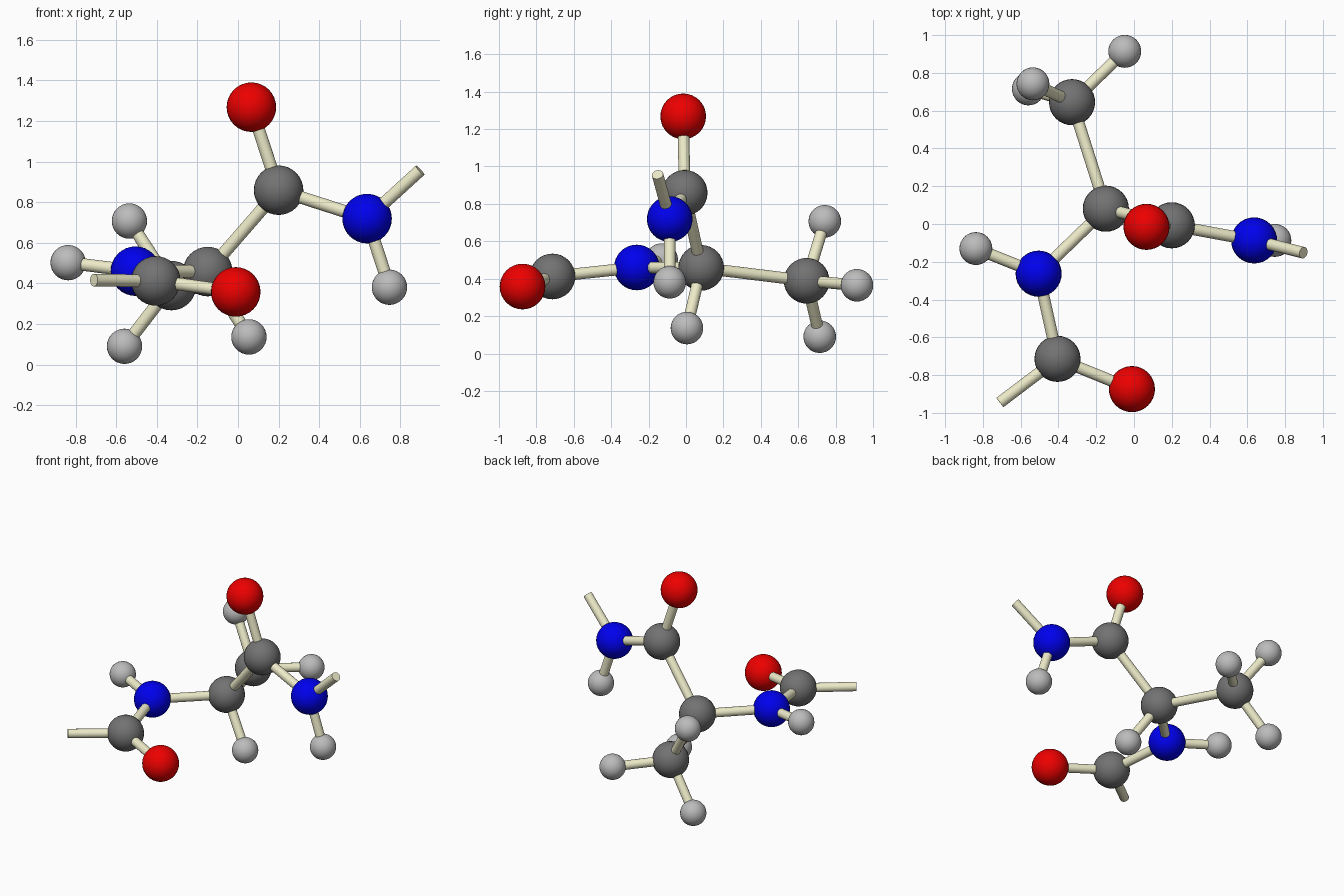
import bpy
from mathutils import Vector

if "Cube" in bpy.data.objects:
    bpy.data.objects.remove(bpy.data.objects["Cube"])


def material(name, color):
    m = bpy.data.materials.new(name)
    m.diffuse_color = (*color, 1)
    m.use_nodes = True
    m.node_tree.nodes["Principled BSDF"].inputs["Base Color"].default_value = m.diffuse_color
    return m


# element: radius, material
BIG, SMALL, ROD = 0.122, 0.087, 0.031
kinds = {
    "carbon": (BIG, material("dark_grey", (0.17, 0.17, 0.17))),
    "nitrogen": (BIG, material("blue", (0.0, 0.0, 0.85))),
    "oxygen": (BIG, material("red", (0.85, 0.0, 0.0))),
    "hydrogen": (SMALL, material("light_grey", (0.5, 0.5, 0.5))),
}
cream = material("cream", (0.85, 0.83, 0.58))

# Atom centres, named by element and role
atoms = {
    "carbon_centre": (-0.149, 0.081, 0.458),
    "hydrogen_centre": (0.054, 0.005, 0.136),
    "carbon_upper": (0.200, -0.007, 0.859),
    "oxygen_upper": (0.066, -0.015, 1.268),
    "nitrogen_upper": (0.636, -0.087, 0.719),
    "hydrogen_upper": (0.746, -0.087, 0.381),
    "carbon_methyl": (-0.328, 0.645, 0.389),
    "hydrogen_methyl_back": (-0.049, 0.914, 0.365),
    "hydrogen_methyl_top": (-0.535, 0.742, 0.707),
    "hydrogen_methyl_low": (-0.559, 0.715, 0.090),
    "nitrogen_lower": (-0.505, -0.263, 0.460),
    "hydrogen_lower": (-0.837, -0.130, 0.502),
    "carbon_lower": (-0.405, -0.714, 0.412),
    "oxygen_lower": (-0.011, -0.874, 0.358),
}
# Open ends of the chain, where a bond stops without an atom
ends = {
    "open_end_upper": (0.897, -0.152, 0.957),
    "open_end_lower": (-0.710, -0.945, 0.416),
}
bonds = [
    ("carbon_centre", ["hydrogen_centre", "carbon_upper", "carbon_methyl", "nitrogen_lower"]),
    ("carbon_upper", ["oxygen_upper", "nitrogen_upper"]),
    ("nitrogen_upper", ["hydrogen_upper", "open_end_upper"]),
    ("carbon_methyl", ["hydrogen_methyl_back", "hydrogen_methyl_top", "hydrogen_methyl_low"]),
    ("nitrogen_lower", ["hydrogen_lower", "carbon_lower"]),
    ("carbon_lower", ["oxygen_lower", "open_end_lower"]),
]


def finish(name, mat):
    ob = bpy.context.object
    ob.name = name
    ob.data.materials.append(mat)
    bpy.ops.object.shade_smooth_by_angle()


# Atom balls
for name, centre in atoms.items():
    radius, mat = kinds[name.split("_")[0]]
    bpy.ops.mesh.primitive_uv_sphere_add(segments=32, ring_count=16, radius=radius, location=centre)
    finish(name, mat)

# Bond rods
points = {**atoms, **ends}
for start, targets in bonds:
    for target in targets:
        a, b = Vector(points[start]), Vector(points[target])
        d = b - a
        bpy.ops.mesh.primitive_cylinder_add(
            vertices=24, radius=ROD, depth=d.length, location=(a + b) / 2,
            rotation=d.to_track_quat("Z", "Y").to_euler())
        finish("bond_" + start + "_to_" + target, cream)
